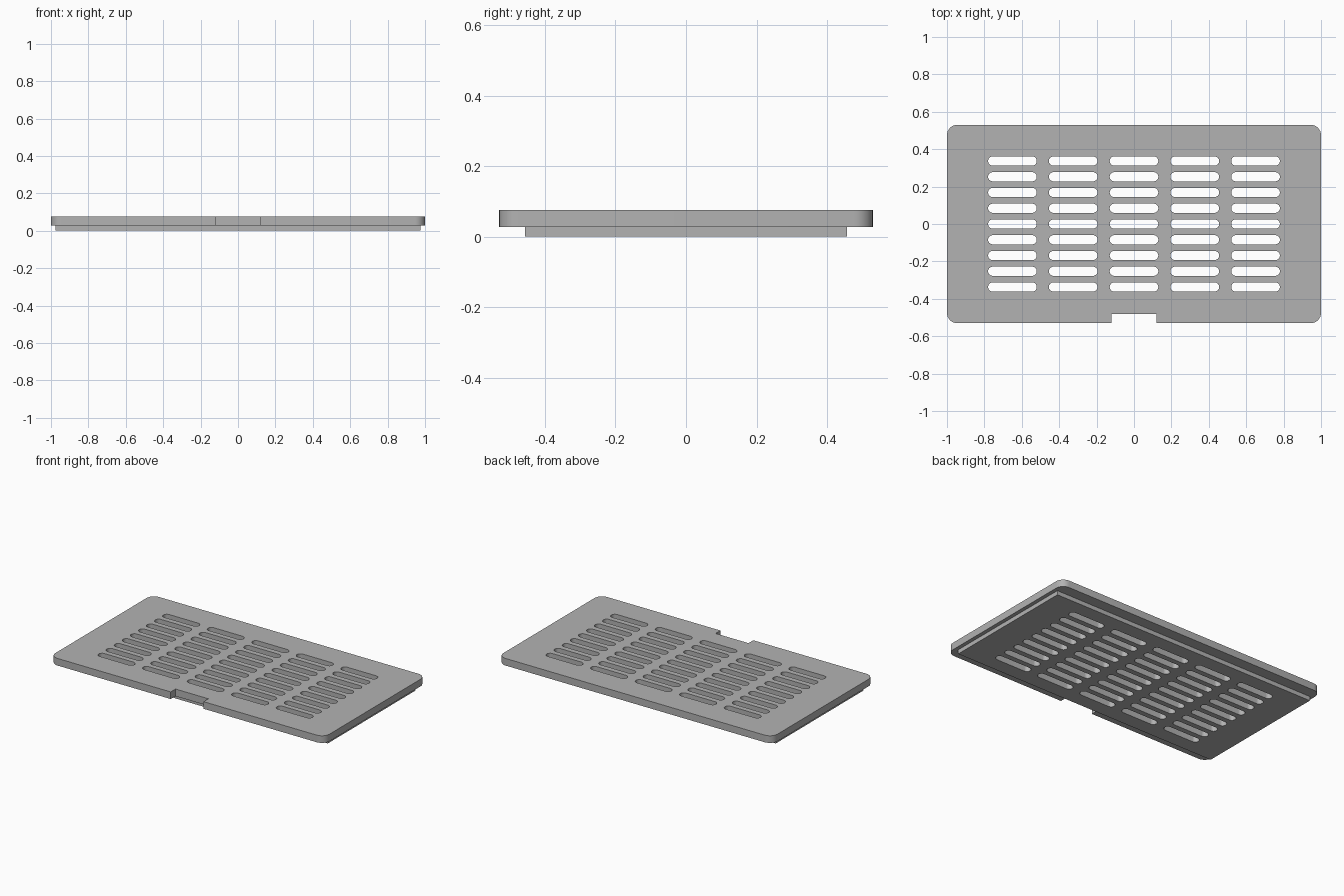
import bpy, bmesh
from math import pi, cos, sin, radians

cube = bpy.data.objects.get("Cube")
if cube:
    bpy.data.objects.remove(cube, do_unlink=True)

GREY = (0.45, 0.45, 0.45, 1)
grey = bpy.data.materials.new("grey plastic")
grey.use_nodes = True
grey.diffuse_color = GREY
grey.node_tree.nodes["Principled BSDF"].inputs["Base Color"].default_value = GREY


def rounded(cx, cy, hx, hy, r, steps=8):
    """Outline of a rounded rectangle, starting at its front left corner."""
    pts = []
    corners = ((1, -1, -pi / 2), (1, 1, 0), (-1, 1, pi / 2), (-1, -1, pi))
    for sx, sy, start in corners:
        for i in range(steps + 1):
            a = start + i / steps * pi / 2
            pts.append((cx + sx * (hx - r) + r * cos(a), cy + sy * (hy - r) + r * sin(a)))
    return pts


def slab(name, outline, holes, z0, z1):
    """Extrude a flat outline with holes between two heights."""
    curve = bpy.data.curves.new(name, "CURVE")
    curve.dimensions = "2D"
    curve.fill_mode = "BOTH"
    curve.extrude = (z1 - z0) / 2
    for loop in [outline] + holes:
        spline = curve.splines.new("POLY")
        spline.points.add(len(loop) - 1)
        for point, (x, y) in zip(spline.points, loop):
            point.co = (x, y, 0, 1)
        spline.use_cyclic_u = True
    helper = bpy.data.objects.new(name + " helper", curve)
    bpy.context.collection.objects.link(helper)
    mesh = bpy.data.meshes.new_from_object(
        helper.evaluated_get(bpy.context.evaluated_depsgraph_get()))
    bpy.data.objects.remove(helper, do_unlink=True)
    bm = bmesh.new()
    bm.from_mesh(mesh)
    bmesh.ops.remove_doubles(bm, verts=bm.verts, dist=0.0001)
    bmesh.ops.recalc_face_normals(bm, faces=bm.faces)
    bm.to_mesh(mesh)
    bm.free()
    mesh.materials.clear()
    mesh.materials.append(grey)
    obj = bpy.data.objects.new(name, mesh)
    obj.location.z = (z0 + z1) / 2
    bpy.context.collection.objects.link(obj)
    bpy.ops.object.select_all(action="DESELECT")
    obj.select_set(True)
    bpy.context.view_layer.objects.active = obj
    bpy.ops.object.shade_smooth_by_angle(angle=radians(30))
    return obj


# Vent slots: five columns of nine rows
slots = [rounded(col * 0.325, row * 0.0842, 0.13, 0.0245, 0.0244)
         for col in range(-2, 3) for row in range(-4, 5)]

# Cover plate with a notch in the front edge
notch = [(-0.12, -0.53), (-0.12, -0.48), (0.12, -0.48), (0.12, -0.53)]
slab("cover_plate", rounded(0, 0, 1, 0.53, 0.055) + notch, slots, 0.028, 0.075)

# Raised step under the plate
step = [(-0.975, -0.457), (0.975, -0.457), (0.975, 0.457), (-0.975, 0.457)]
slab("underside_step", step, slots, 0, 0.028)
